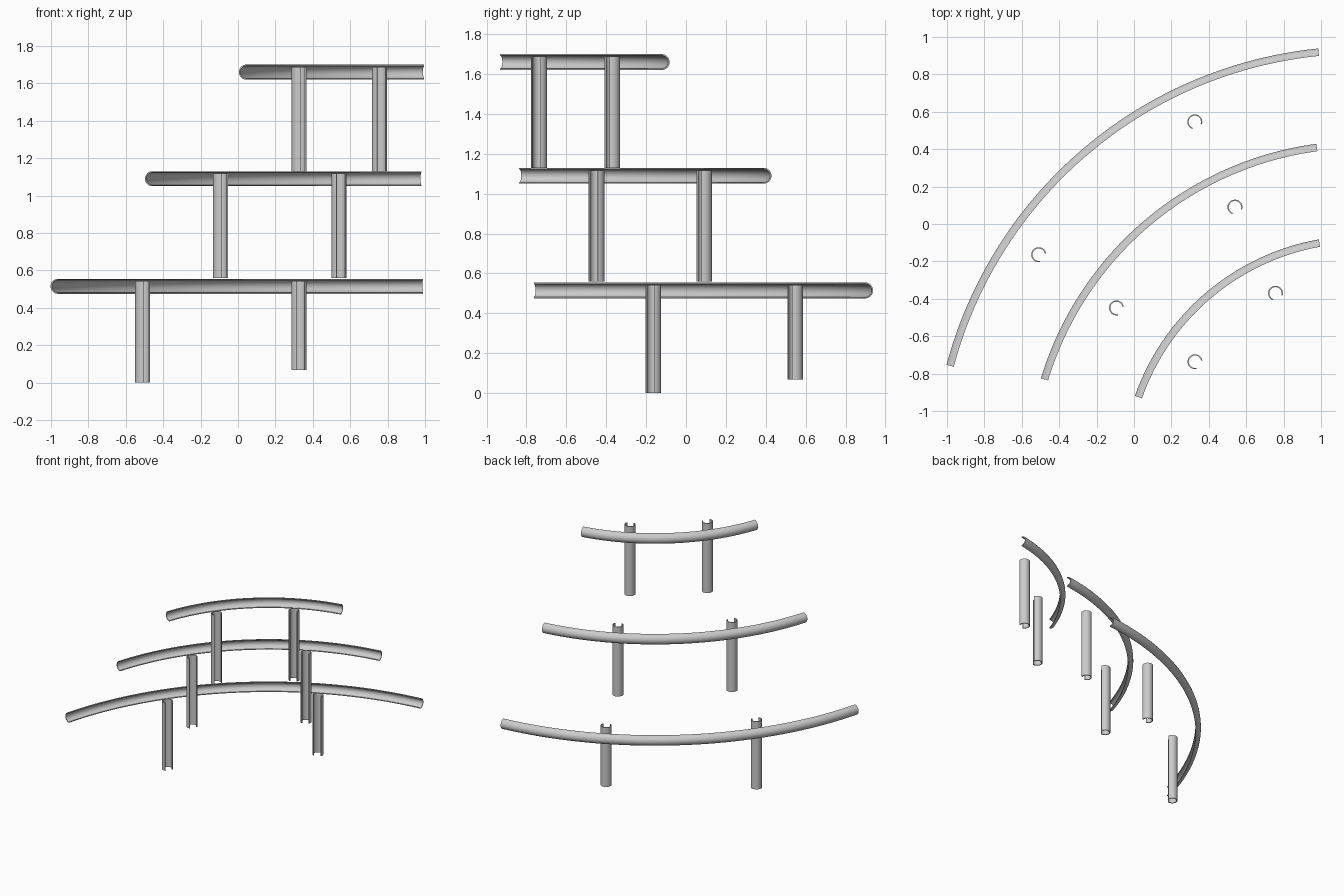
import bpy, bmesh
from math import sin, cos, radians

if "Cube" in bpy.data.objects:
    bpy.data.objects.remove(bpy.data.objects["Cube"])

CX, CY = 1.215, -1.345      # shared centre of all the arcs
MID = 130.4                 # direction of the arcs' middle, degrees
R_OUT, R_IN = 0.04, 0.033   # channel section radii


def c_section(opening, n):
    """Closed C outline whose gap (in degrees) faces -x."""
    half = 180 - opening / 2
    a = [radians(-half + 2 * half * i / n) for i in range(n + 1)]
    return ([(R_OUT * cos(t), R_OUT * sin(t)) for t in a]
            + [(R_IN * cos(t), R_IN * sin(t)) for t in reversed(a)])


def loft(name, rings):
    """Skin a list of rings and cap both ends."""
    bm = bmesh.new()
    vs = [[bm.verts.new(p) for p in ring] for ring in rings]
    n = len(vs[0])
    for a, b in zip(vs, vs[1:]):
        for i in range(n):
            j = (i + 1) % n
            bm.faces.new((a[i], a[j], b[j], b[i]))
    h = n // 2
    for ring in (vs[0], vs[-1]):
        for i in range(h - 1):
            bm.faces.new((ring[i], ring[i + 1], ring[n - 2 - i], ring[n - 1 - i]))
    bmesh.ops.recalc_face_normals(bm, faces=bm.faces)
    me = bpy.data.meshes.new(name)
    bm.to_mesh(me)
    bm.free()
    ob = bpy.data.objects.new(name, me)
    bpy.context.collection.objects.link(ob)
    bpy.ops.object.select_all(action='DESELECT')
    ob.select_set(True)
    bpy.context.view_layer.objects.active = ob
    bpy.ops.object.shade_smooth_by_angle(angle=radians(35))


def polar(r, ang, z):
    return (CX + r * cos(ang), CY + r * sin(ang), z)


def rail(name, radius, half_span, z):
    """Half-tube swept along an arc, hollow side facing the centre."""
    prof, steps = c_section(180, 16), 48
    rings = []
    for i in range(steps + 1):
        t = radians(MID - half_span + 2 * half_span * i / steps)
        rings.append([polar(radius + u, t, z + v) for u, v in prof])
    loft(name, rings)


def post(name, radius, ang, z0, z1):
    """Upright C-shaped tube, gap facing the centre."""
    t = radians(ang)
    x, y, _ = polar(radius, t, 0)
    ring = [(x + u * cos(t) - v * sin(t), y + u * sin(t) + v * cos(t))
            for u, v in c_section(90, 28)]
    loft(name, [[(px, py, z) for px, py in ring] for z in (z0, z1)])


# tier: rail radius, half span, rail height, post radius, post bottoms, post top
tiers = {
    "lower": (2.255, 34.65, 0.515, 2.09, (0.0, 0.068), 0.543),
    "middle": (1.750, 32.7, 1.09, 1.586, (0.56, 0.56), 1.117),
    "upper": (1.243, 30.2, 1.66, 1.077, (1.13, 1.13), 1.687),
}
for tier, (r, span, z, pr, bottoms, top) in tiers.items():
    rail(f"{tier}_curved_rail", r, span, z)
    for side, da, z0 in (("left", 15.2, bottoms[0]), ("right", -15.2, bottoms[1])):
        post(f"{tier}_{side}_post", pr, MID + da, z0, top)
